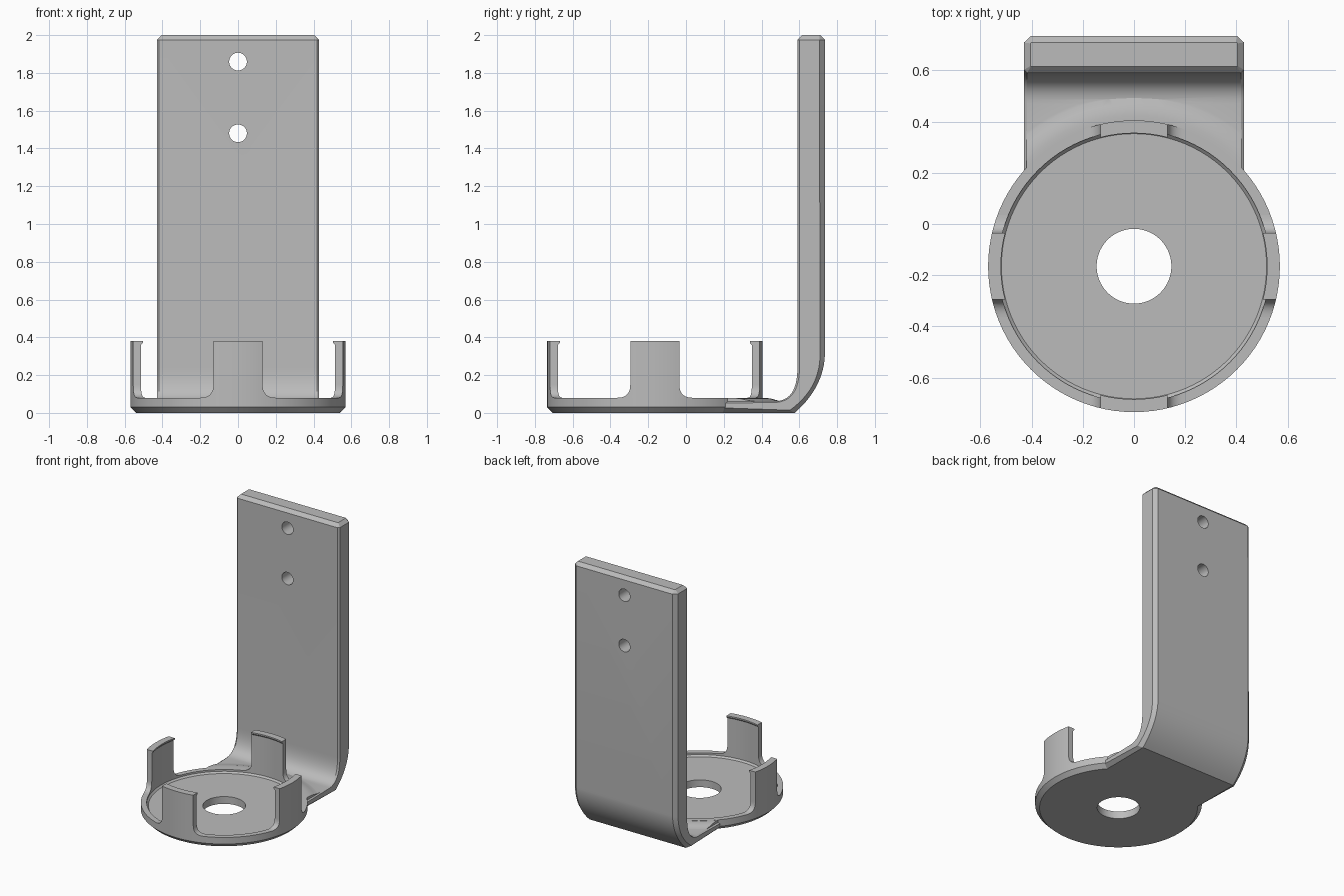
import bpy, bmesh, math
from mathutils import Vector

if "Cube" in bpy.data.objects:
    bpy.data.objects.remove(bpy.data.objects["Cube"])

CUP_Y = -0.165      # centre of the round cup
SEGMENTS = 96

grey = bpy.data.materials.new("plain grey")
grey.use_nodes = True
grey.diffuse_color = (0.5, 0.5, 0.5, 1)
grey.node_tree.nodes["Principled BSDF"].inputs["Base Color"].default_value = (0.5, 0.5, 0.5, 1)


def finish(name, bm):
    bmesh.ops.recalc_face_normals(bm, faces=bm.faces)
    mesh = bpy.data.meshes.new(name)
    bm.to_mesh(mesh)
    bm.free()
    mesh.materials.append(grey)
    obj = bpy.data.objects.new(name, mesh)
    bpy.context.collection.objects.link(obj)
    return obj


def loft(name, rings, closed=False):
    """Skin a list of equal point rings; cap the ends unless closed."""
    bm = bmesh.new()
    loops = [[bm.verts.new(p) for p in ring] for ring in rings]
    pairs = list(zip(loops, loops[1:]))
    if closed:
        pairs.append((loops[-1], loops[0]))
    else:
        bm.faces.new(loops[0])
        bm.faces.new(loops[-1])
    for a, b in pairs:
        for i in range(len(a)):
            j = (i + 1) % len(a)
            bm.faces.new((a[i], a[j], b[j], b[i]))
    return finish(name, bm)


def turned(name, profile, closed=False):
    """Revolve (radius, height) points about the cup axis."""
    angles = [math.tau * i / SEGMENTS for i in range(SEGMENTS)]
    return loft(name, [[(r * math.cos(a), CUP_Y + r * math.sin(a), z) for a in angles]
                       for r, z in profile], closed)


def box(name, x, y, z):
    return loft(name, [[(x[0], y[0], h), (x[1], y[0], h), (x[1], y[1], h), (x[0], y[1], h)]
                       for h in z])


def boolean(obj, tool, operation):
    mod = obj.modifiers.new(operation, 'BOOLEAN')
    mod.operation, mod.object, mod.solver = operation, tool, 'EXACT'
    bpy.context.view_layer.objects.active = obj
    bpy.ops.object.modifier_apply(modifier=mod.name)
    bpy.data.objects.remove(tool)


def bezier(a, b, c, steps=14):
    a, b, c = Vector(a), Vector(b), Vector(c)
    return [a * (1 - t) ** 2 + b * 2 * t * (1 - t) + c * t * t
            for t in (i / steps for i in range(steps + 1))]


def section(inner, outer, half, front_cut, back_cut):
    """Flat bar section with chamfered edges, between two (y, z) points."""
    inner, outer = Vector(inner), Vector(outer)
    d = (inner - outer).normalized()
    side = [(half - back_cut, outer), (half, outer + d * back_cut),
            (half, inner - d * front_cut), (half - front_cut, inner)]
    pts = side + [(-x, p) for x, p in reversed(side)]
    return [(x, p.x, p.y) for x, p in pts]


# Upright plate with its bent foot
inner = [(0.15, 0.062)] + bezier((0.47, 0.062), (0.59, 0.062), (0.59, 0.24)) + [(0.59, 1.975)]
outer = [(0.15, 0)] + bezier((0.575, 0), (0.725, 0.13), (0.735, 0.3)) + [(0.735, 1.975)]
rings = [section(i, o, 0.43, 0.012, 0.028) for i, o in zip(inner, outer)]
rings.append(section((0.615, 2), (0.71, 2), 0.405, 0.002, 0.004))
plate = loft("upright_plate", rings)

# Two screw holes through the plate
for z in (1.48, 1.86):
    circle = [math.tau * i / 32 for i in range(32)]
    drill = loft("drill", [[(0.047 * math.cos(a), y, z + 0.047 * math.sin(a)) for a in circle]
                           for y in (0.5, 0.9)])
    boolean(plate, drill, 'DIFFERENCE')

# Round base joined to the plate, with a soft blend behind the rim
body = turned("base_and_plate", [(0.54, 0), (0.57, 0.03), (0.57, 0.08)])
blend = turned("blend", [(0.5, 0.04), (0.5, 0.079), (0.59, 0.079), (0.615, 0.076),
                         (0.635, 0.07), (0.66, 0.063), (0.68, 0.061), (0.68, 0.04)], True)
boolean(blend, box("blend_limit", (-0.42, 0.42), (0.2, 0.6), (0.02, 0.2)), 'INTERSECT')
boolean(plate, blend, 'UNION')
boolean(body, plate, 'UNION')
boolean(body, turned("pocket", [(0.518, 0.055), (0.53, 0.067), (0.53, 0.3)]), 'DIFFERENCE')
boolean(body, turned("centre_hole", [(0.146, -0.1), (0.146, 0.2)]), 'DIFFERENCE')

# Four prongs with flared feet and a small inner lip
flare = bezier((0.2, 0.08), (0.13, 0.08), (0.13, 0.15), 10)
half = [(p.x, p.y) for p in flare] + [(0.13, 0.5)]
outline = half + [(-x, z) for x, z in reversed(half)]
parts = [body]
for name, across in (("front_and_back_prongs", False), ("side_prongs", True)):
    prongs = turned(name, [(0.57, 0.08), (0.57, 0.38), (0.52, 0.38), (0.52, 0.37),
                           (0.53, 0.36), (0.53, 0.08)], True)
    bar = loft("bar", [[(e, CUP_Y + u, z) if across else (u, CUP_Y + e, z) for u, z in outline]
                       for e in (-0.8, 0.8)])
    boolean(prongs, bar, 'INTERSECT')
    parts.append(prongs)

# Smooth curves, crisp edges
bpy.ops.object.select_all(action='DESELECT')
for obj in parts:
    obj.select_set(True)
bpy.context.view_layer.objects.active = body
bpy.ops.object.shade_smooth_by_angle(angle=math.radians(25))
